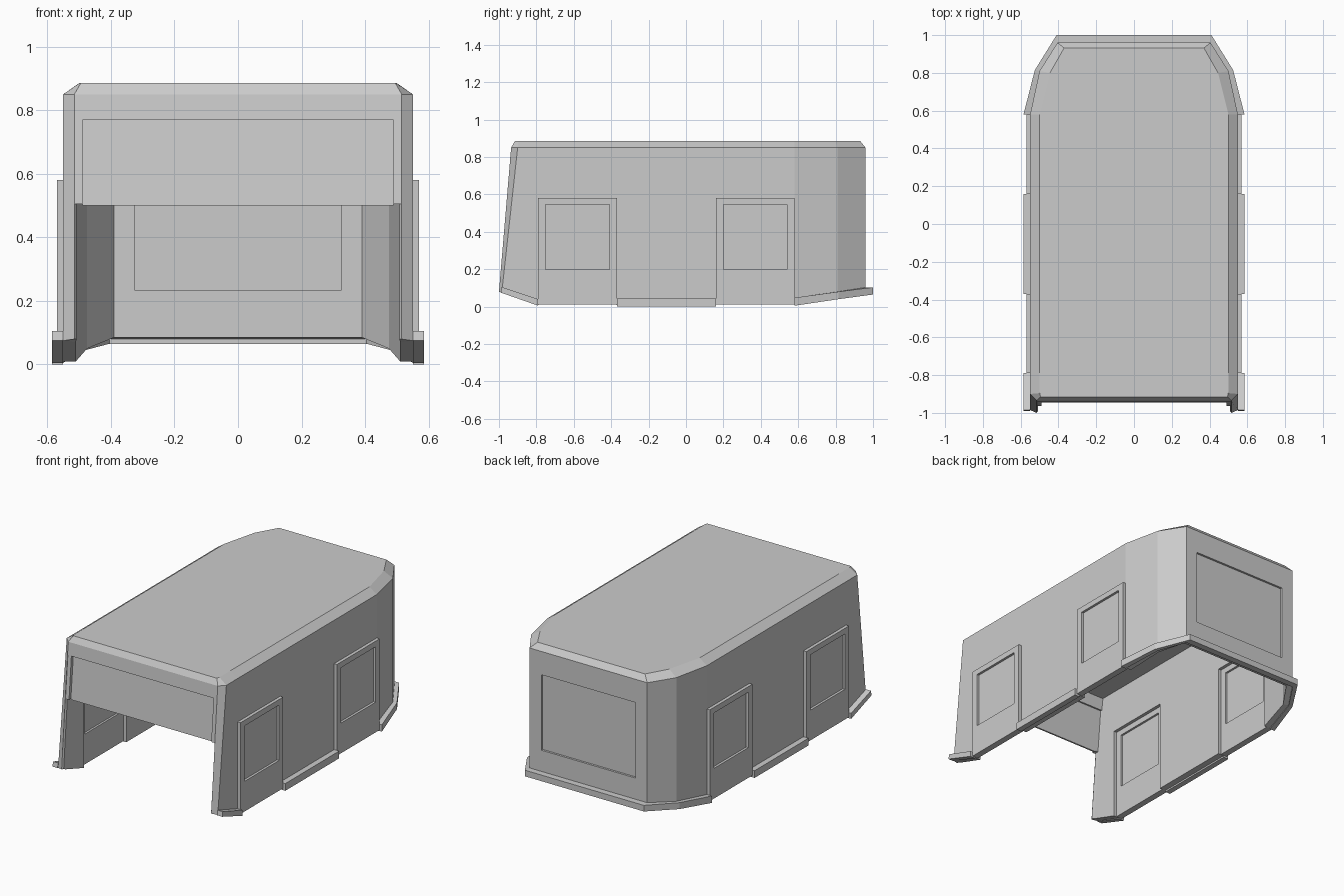
import bpy, bmesh

if "Cube" in bpy.data.objects:
    bpy.data.objects.remove(bpy.data.objects["Cube"])


def make(name, verts, faces):
    me = bpy.data.meshes.new(name)
    bm = bmesh.new()
    vs = [bm.verts.new(v) for v in verts]
    for f in faces:
        bm.faces.new([vs[i] for i in f])
    bmesh.ops.recalc_face_normals(bm, faces=bm.faces)
    bm.to_mesh(me)
    bm.free()
    ob = bpy.data.objects.new(name, me)
    bpy.context.collection.objects.link(ob)
    return ob


def boxes(name, dims):
    """One mesh from several (x0, x1, y0, y1, z0, z1) boxes."""
    verts, faces = [], []
    for x0, x1, y0, y1, z0, z1 in dims:
        n = len(verts)
        verts += [(x, y, z) for x in (x0, x1) for y in (y0, y1) for z in (z0, z1)]
        for f in ((0, 1, 3, 2), (4, 6, 7, 5), (0, 4, 5, 1), (2, 3, 7, 6), (0, 2, 6, 4), (1, 5, 7, 3)):
            faces.append([n + i for i in f])
    return make(name, verts, faces)


def loft(name, rings, closed=True, extra=()):
    """Skin matching rings and cap both ends."""
    n, m = len(rings), len(rings[0])
    faces = [(i * m + j, i * m + (j + 1) % m, (i + 1) * m + (j + 1) % m, (i + 1) * m + j)
             for i in range(n - 1) for j in range(m if closed else m - 1)]
    if closed:
        faces += [list(range(m)), list(range((n - 1) * m, n * m))]
    return make(name, [p for r in rings for p in r], faces + list(extra))


def prism(name, x0, x1, yz):
    return loft(name, [[(x, y, z) for y, z in yz] for x in (x0, x1)])


def mirrored(rings):
    return rings + [[(-x, y, z) for x, y, z in r] for r in reversed(rings)]


# Shell: stations from the front post round to the rear corner
# each: roof edge, eave, outer bottom, inner bottom, inner top
stations = [
    [(.495, -.915, .885), (.515, -.935, .85), (.515, -1, .08), (.508, -.99, .08), (.508, -.925, .845)],
    [(.499, -.895, .885), (.55, -.90, .85), (.55, -.985, .075), (.51, -.97, .07), (.51, -.89, .845)],
    [(.50, -.79, .885), (.55, -.79, .85), (.55, -.79, .01), (.51, -.79, .01), (.51, -.79, .845)],
    [(.50, .58, .885), (.55, .58, .85), (.55, .58, .01), (.51, .58, .01), (.51, .58, .845)],
    [(.445, .80, .885), (.50, .81, .85), (.50, .81, .045), (.475, .79, .05), (.475, .79, .845)],
    [(.37, .932, .885), (.405, .96, .85), (.405, .96, .08), (.39, .92, .085), (.39, .92, .845)],
]
rings = mirrored(stations)
n = len(rings)
e = (n - 1) * 5
shell = loft("canopy_shell", rings, False, [
    [i * 5 for i in range(n)], [i * 5 + 4 for i in range(n)],        # roof, ceiling
    (0, 1, e + 1, e), (1, 4, e + 4, e + 1),                         # front brow
    (1, 2, 3, 4), (e + 1, e + 2, e + 3, e + 4)])                    # post ends

# Openings for doors and the rear window
doors = [(-.79, -.37), (.16, .58)]
cuts = [(-.325, .325, .85, 1.1, .235, .705)]
for a, b in doors:
    cuts += [(.45, .7, a + .001, b - .001, -.1, .58), (-.7, -.45, a + .001, b - .001, -.1, .58)]
cutter = boxes("opening_cutter", cuts)
cutter.hide_render = True
cutter.hide_viewport = True
mod = shell.modifiers.new("openings", 'BOOLEAN')
mod.object = cutter
mod.solver = 'EXACT'

# Rear window pane
boxes("rear_window", [(-.325, .325, .935, .947, .235, .705)])

# Front header and recessed windshield
prism("front_header", -.515, .515, [(-.935, .85), (-.942, .77), (-.90, .77), (-.89, .85)])
prism("windshield", -.49, .49, [(-.92, .77), (-.945, .5), (-.935, .5), (-.91, .77)])

for s, side in ((1, "right"), (-1, "left")):
    # Windshield side frames
    prism(side + "_windshield_frame", s * .49, s * .515,
          [(-.94, .77), (-.963, .505), (-.935, .505), (-.91, .77)])

    # Door frames with recessed window panes
    for (a, b), pos in zip(doors, ("front", "rear")):
        x0, x1 = sorted((s * .53, s * .57))
        p0, p1 = sorted((s * .543, s * .555))
        w0, w1 = a + .04, b - .04
        boxes(f"{side}_{pos}_door", [
            (x0, x1, a, w0, .012, .58), (x0, x1, w1, b, .012, .58),
            (x0, x1, w0, w1, .012, .2), (x0, x1, w0, w1, .545, .58),
            (p0, p1, w0, w1, .2, .545)])

    # Side skirts: front tip and middle sill
    prism(side + "_front_skirt", s * .55, s * .585,
          [(-.79, .005), (-.79, .04), (-.985, .105), (-.99, .075)])
    x0, x1 = sorted((s * .55, s * .585))
    boxes(side + "_middle_skirt", [(x0, x1, -.37, .16, 0, .045)])

# Rear skirt wrapping the chamfered corners
skirt = [((.55, .58), (.585, .58), .005, .048),
         ((.50, .81), (.525, .815), .04, .08),
         ((.405, .96), (.41, 1.0), .065, .103)]
loft("rear_skirt", mirrored([[(*i, lo), (*o, lo), (*o, hi), (*i, hi)] for i, o, lo, hi in skirt]))
